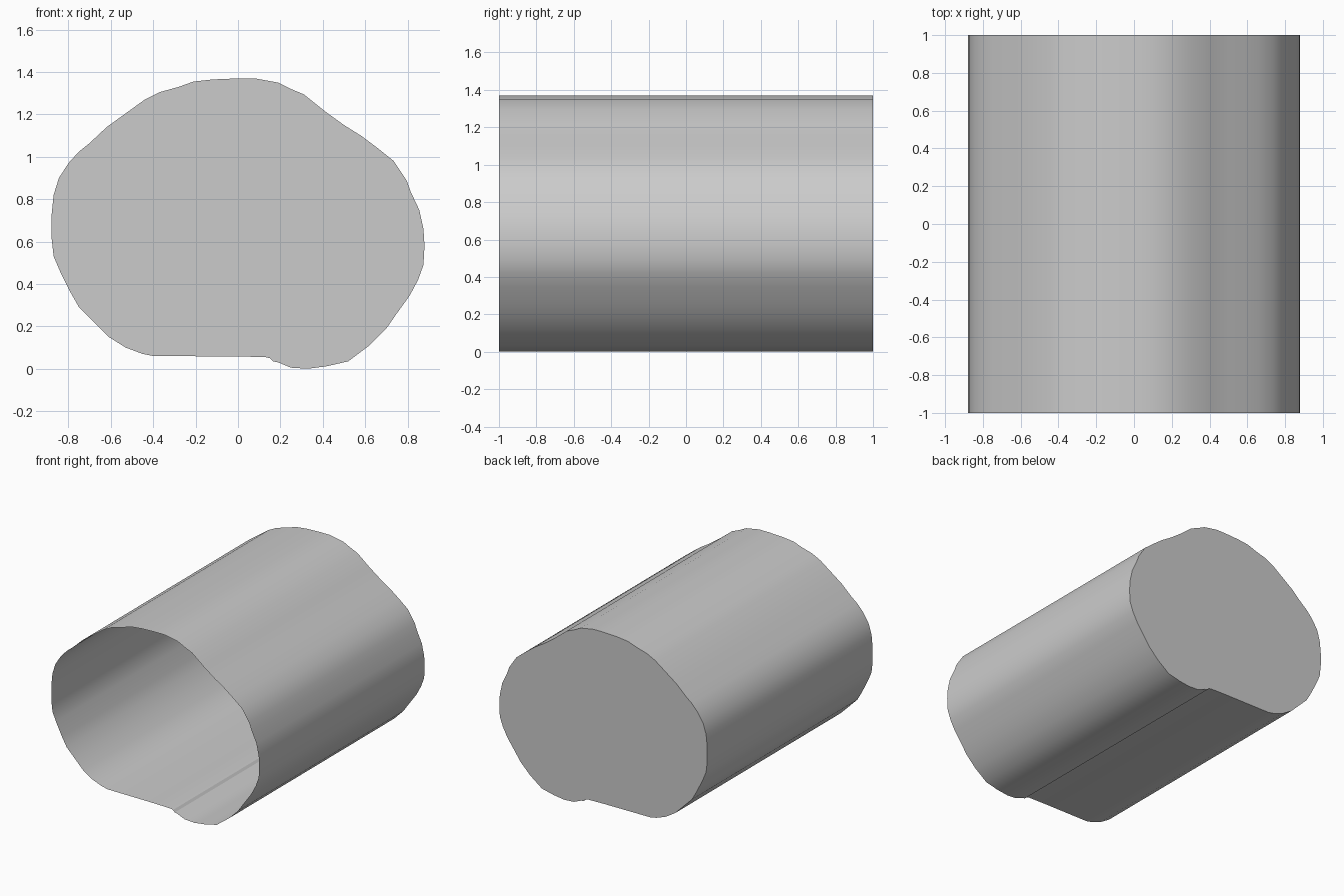
import bpy, bmesh, math

# Cross-section (x, z), clockwise seen from the front, starting at the crown
PROFILE = [
    (0, 1.37), (.08, 1.37), (.19, 1.35), (.25, 1.32), (.31, 1.295),
    (.41, 1.215), (.50, 1.15), (.58, 1.10), (.66, 1.04), (.735, .98),
    (.795, .89), (.815, .835), (.855, .75), (.875, .66), (.88, .58),
    (.875, .49), (.85, .42), (.81, .345), (.745, .255), (.70, .19),
    (.62, .11), (.52, .035), (.42, .012), (.33, 0), (.25, .005),
    (.19, .03), (.165, .035), (.15, .05), (.13, .055), (0, .058),
    (-.40, .06), (-.45, .07), (-.53, .10), (-.61, .15), (-.68, .22),
    (-.75, .29), (-.79, .36), (-.84, .46), (-.87, .53), (-.88, .62),
    (-.88, .72), (-.87, .82), (-.845, .90), (-.80, .97), (-.75, 1.025),
    (-.70, 1.065), (-.62, 1.14), (-.53, 1.205), (-.44, 1.27),
    (-.37, 1.305), (-.28, 1.33), (-.21, 1.355), (-.12, 1.365),
]

bm = bmesh.new()
front = [bm.verts.new((x, -1, z)) for x, z in PROFILE]
back = [bm.verts.new((x, 1, z)) for x, z in PROFILE]

# Tunnel wall, left open at the front
n = len(PROFILE)
for i in range(n):
    j = (i + 1) % n
    bm.faces.new((front[i], front[j], back[j], back[i]))

# Closed back end
bm.faces.new(back)

mesh = bpy.data.meshes.new("tunnel_shell")
bm.to_mesh(mesh)
bm.free()
shell = bpy.data.objects.new("tunnel_shell", mesh)
bpy.context.collection.objects.link(shell)

# Smooth wall, crisp edge at the back end
bpy.context.view_layer.objects.active = shell
shell.select_set(True)
bpy.ops.object.shade_smooth_by_angle(angle=math.radians(30))
